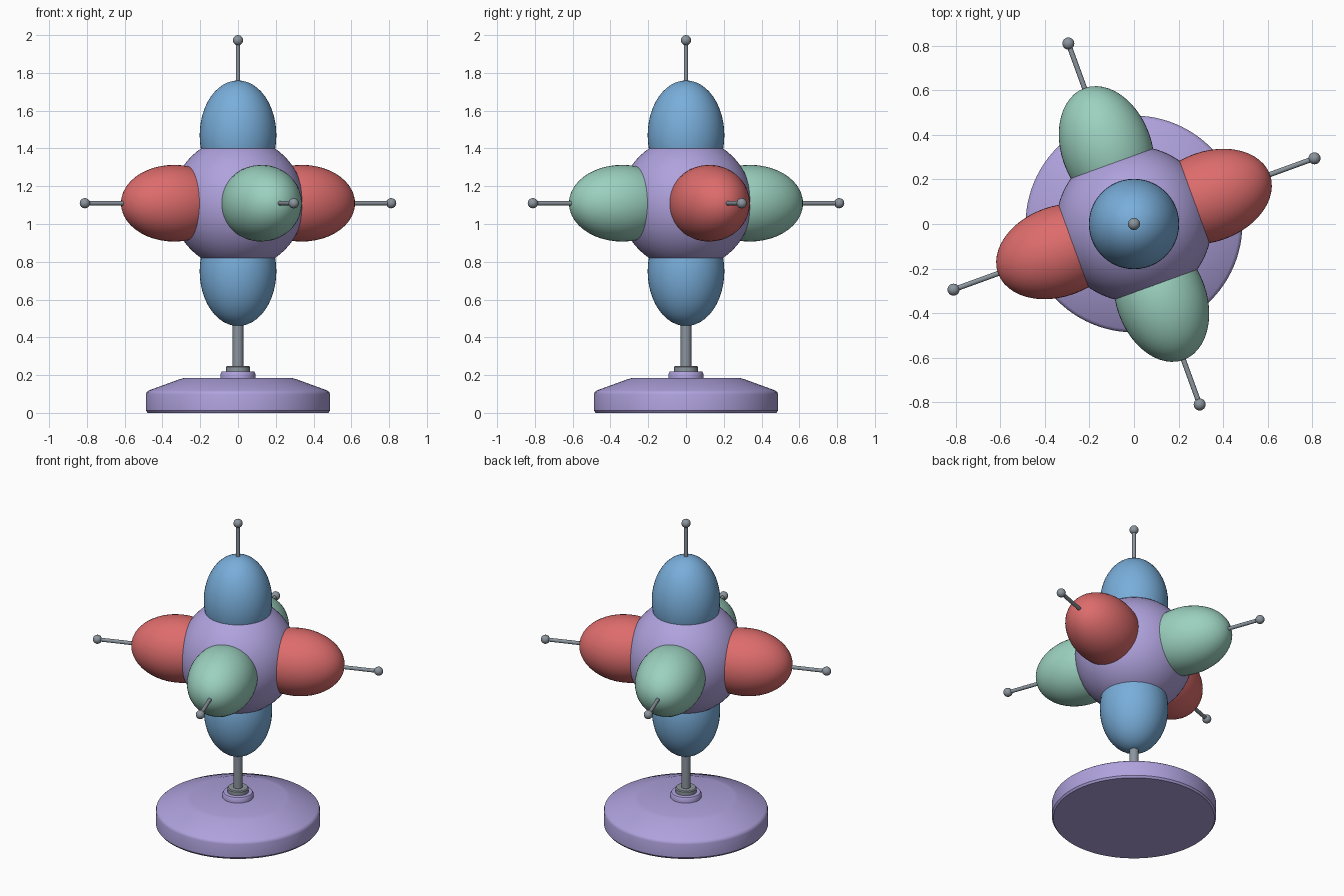
import bpy, math
from mathutils import Vector, Matrix

if "Cube" in bpy.data.objects:
    bpy.data.objects.remove(bpy.data.objects["Cube"])

CENTER = Vector((0, 0, 1.11))
TURN = math.radians(20)


def material(name, rgb):
    m = bpy.data.materials.new(name)
    m.diffuse_color = (*rgb, 1)
    m.use_nodes = True
    m.node_tree.nodes["Principled BSDF"].inputs["Base Color"].default_value = m.diffuse_color
    return m


PURPLE = material("lavender", (0.43, 0.36, 0.72))
RED = material("coral_red", (0.73, 0.15, 0.15))
GREEN = material("mint_green", (0.33, 0.64, 0.52))
BLUE = material("sky_blue", (0.19, 0.42, 0.70))
GREY = material("steel_grey", (0.26, 0.30, 0.34))


def finish(name, mat, angle=35):
    ob = bpy.context.object
    ob.name = name
    ob.data.materials.append(mat)
    bpy.ops.object.shade_smooth_by_angle(angle=math.radians(angle))
    return ob


def ball(name, mat, loc, scale, direction=Vector((0, 0, 1)), seg=48):
    bpy.ops.mesh.primitive_uv_sphere_add(segments=seg, ring_count=seg // 2, radius=1)
    ob = finish(name, mat)
    rot = direction.to_track_quat('Z', 'Y').to_matrix().to_4x4()
    ob.data.transform(Matrix.Translation(loc) @ rot @ Matrix.Diagonal((*scale, 1)))
    return ob


def rod(name, mat, a, b, r):
    bpy.ops.mesh.primitive_cylinder_add(vertices=24, radius=r, depth=(b - a).length)
    ob = finish(name, mat)
    rot = (b - a).to_track_quat('Z', 'Y').to_matrix().to_4x4()
    ob.data.transform(Matrix.Translation((a + b) / 2) @ rot)
    return ob


def lathe(name, mat, profile, seg=96):
    """Revolve (radius, z) points about the z axis and cap both ends."""
    verts, faces = [], []
    for r, z in profile:
        for i in range(seg):
            t = 2 * math.pi * i / seg
            verts.append((r * math.cos(t), r * math.sin(t), z))
    for k in range(len(profile) - 1):
        for i in range(seg):
            j = (i + 1) % seg
            faces.append((k * seg + i, k * seg + j, (k + 1) * seg + j, (k + 1) * seg + i))
    faces.append(tuple(reversed(range(seg))))
    faces.append(tuple(range(len(verts) - seg, len(verts))))
    me = bpy.data.meshes.new(name)
    me.from_pydata(verts, [], faces)
    ob = bpy.data.objects.new(name, me)
    bpy.context.collection.objects.link(ob)
    bpy.ops.object.select_all(action='DESELECT')
    ob.select_set(True)
    bpy.context.view_layer.objects.active = ob
    return finish(name, mat)


# Stand: sloped base, stepped collar and post
lathe("base", PURPLE, [(0.478, 0.0), (0.487, 0.012), (0.487, 0.098), (0.483, 0.11),
                       (0.472, 0.119), (0.31, 0.178), (0.285, 0.185)])
lathe("base_ring", PURPLE, [(0.092, 0.18), (0.092, 0.208), (0.086, 0.218), (0.076, 0.22)], 48)
lathe("post_collar", GREY, [(0.063, 0.215), (0.063, 0.243), (0.058, 0.249)], 48)
rod("post", GREY, Vector((0, 0, 0.22)), Vector((0, 0, 0.52)), 0.028)

# Central sphere
ball("core", PURPLE, CENTER, (0.35,) * 3, seg=64)

# Paired lobes on three perpendicular axes
c, s = math.cos(TURN), math.sin(TURN)
axes = [("red", RED, Vector((c, s, 0))),
        ("green", GREEN, Vector((-s, c, 0))),
        ("blue", BLUE, Vector((0, 0, 1)))]
for label, mat, axis in axes:
    for side, sign in (("a", 1), ("b", -1)):
        d = axis * sign
        ball(f"{label}_lobe_{side}", mat, CENTER + d * 0.36, (0.203, 0.203, 0.29), d)
        if d.z > -0.5:  # the lower lobe rests on the post
            rod(f"{label}_pin_{side}", GREY, CENTER + d * 0.6, CENTER + d * 0.863, 0.0115)
            ball(f"{label}_pin_tip_{side}", GREY, CENTER + d * 0.863, (0.027,) * 3, seg=24)
